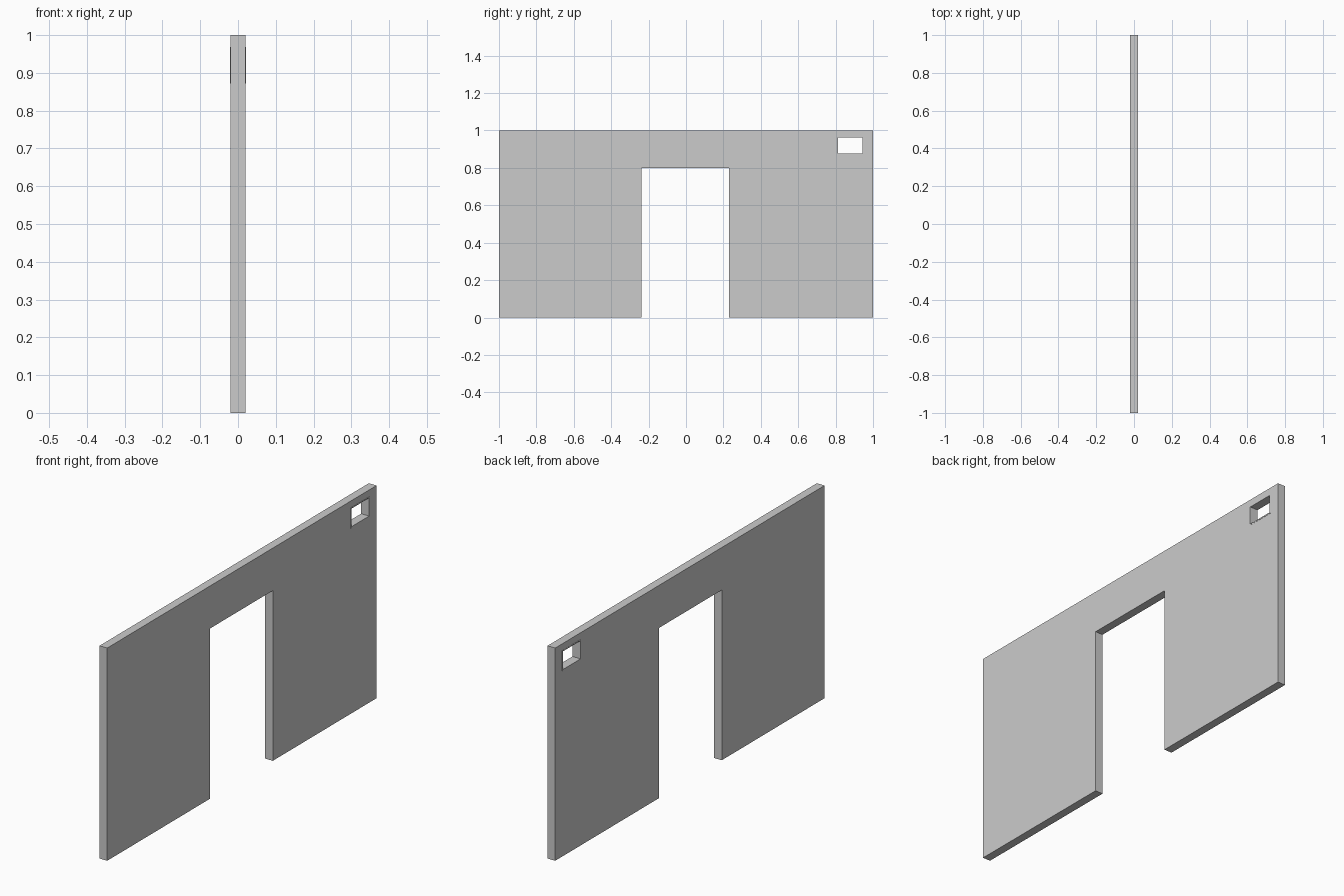
import bpy, bmesh

if "Cube" in bpy.data.objects:
    bpy.data.objects.remove(bpy.data.objects["Cube"])


def slab(name, outline, half_x):
    """Extrude a closed (y, z) outline symmetrically along x."""
    bm = bmesh.new()
    face = bm.faces.new([bm.verts.new((-half_x, y, z)) for y, z in outline])
    ext = bmesh.ops.extrude_face_region(bm, geom=[face])
    moved = [v for v in ext["geom"] if isinstance(v, bmesh.types.BMVert)]
    bmesh.ops.translate(bm, verts=moved, vec=(2 * half_x, 0, 0))
    bmesh.ops.recalc_face_normals(bm, faces=bm.faces)
    mesh = bpy.data.meshes.new(name)
    bm.to_mesh(mesh)
    bm.free()
    obj = bpy.data.objects.new(name, mesh)
    bpy.context.collection.objects.link(obj)
    return obj


def rect(y0, y1, z0, z1):
    return [(y0, z0), (y1, z0), (y1, z1), (y0, z1)]


def cut(obj, cutter):
    mod = obj.modifiers.new("opening", "BOOLEAN")
    mod.operation = "DIFFERENCE"
    mod.solver = "EXACT"
    mod.object = cutter
    bpy.context.view_layer.objects.active = obj
    bpy.ops.object.modifier_apply(modifier=mod.name)
    bpy.data.objects.remove(cutter)


# Wall with a doorway open at the bottom
wall = slab("wall", [(-1, 0), (-0.237, 0), (-0.237, 0.8), (0.23, 0.8),
                     (0.23, 0), (1, 0), (1, 1), (-1, 1)], 0.02)
cut(wall, slab("wall_cutter", rect(0.81, 0.947, 0.874, 0.966), 0.1))

# Thin window frame, barely proud of both wall faces
frame = slab("window_frame", rect(0.808, 0.949, 0.872, 0.968), 0.021)
cut(frame, slab("frame_cutter", rect(0.813, 0.944, 0.878, 0.963), 0.1))
